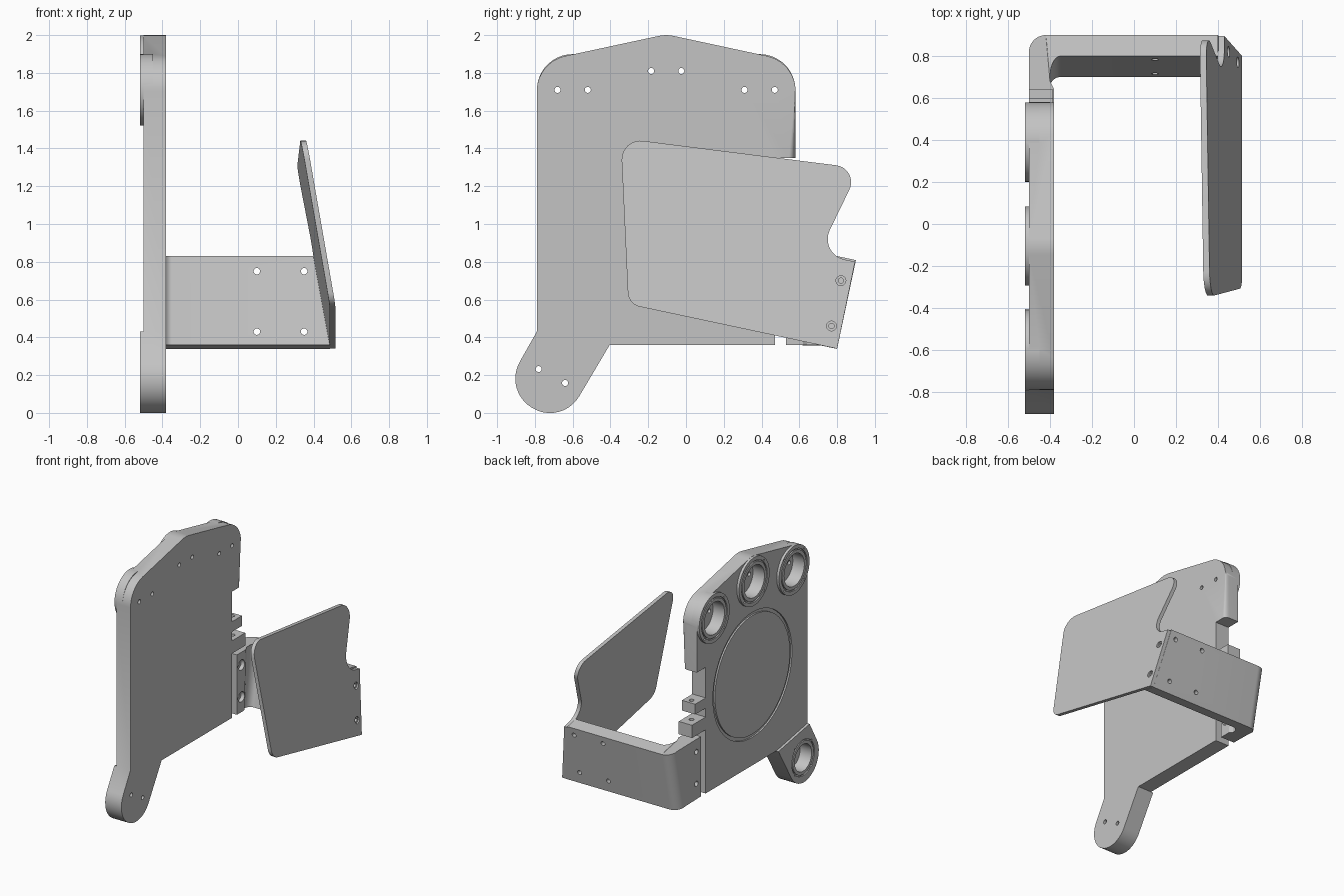
import bpy, bmesh, math
from mathutils import Vector

if "Cube" in bpy.data.objects:
    bpy.data.objects.remove(bpy.data.objects["Cube"])

GREY = (0.55, 0.55, 0.55, 1)
mat = bpy.data.materials.new("light grey")
mat.use_nodes = True
mat.diffuse_color = GREY
mat.node_tree.nodes["Principled BSDF"].inputs["Base Color"].default_value = GREY


def fillet(corners, steps=10):
    """Turn (a, b, radius) corners into an outline with round corners."""
    out = []
    for i, (a, b, r) in enumerate(corners):
        p = Vector((a, b))
        if r == 0:
            out.append(p)
            continue
        u = (Vector(corners[i - 1][:2]) - p).normalized()
        v = (Vector(corners[(i + 1) % len(corners)][:2]) - p).normalized()
        half = u.angle(v) / 2
        centre = p + (u + v).normalized() * (r / math.sin(half))
        start = p + u * (r / math.tan(half)) - centre
        end = p + v * (r / math.tan(half)) - centre
        first = math.atan2(start.y, start.x)
        sweep = math.atan2(start.x * end.y - start.y * end.x, start.dot(end))
        for k in range(steps + 1):
            t = first + sweep * k / steps
            out.append(centre + Vector((math.cos(t), math.sin(t))) * r)
    return out


def circle(a, b, r, n=32):
    return [(a + r * math.cos(math.tau * k / n), b + r * math.sin(math.tau * k / n))
            for k in range(n)]


def prism(name, outline, lo, hi, axis="x"):
    """Extrude an outline along one axis."""
    place = {"x": lambda a, b, h: (h, a, b), "y": lambda a, b, h: (a, h, b),
             "z": lambda a, b, h: (a, b, h)}[axis]
    bm = bmesh.new()
    rings = [[bm.verts.new(place(a, b, h)) for a, b in outline] for h in (lo, hi)]
    for ring in rings:
        bm.faces.new(ring)
    n = len(outline)
    for i in range(n):
        j = (i + 1) % n
        bm.faces.new((rings[0][i], rings[0][j], rings[1][j], rings[1][i]))
    bmesh.ops.recalc_face_normals(bm, faces=bm.faces)
    mesh = bpy.data.meshes.new(name)
    bm.to_mesh(mesh)
    bm.free()
    mesh.materials.append(mat)
    obj = bpy.data.objects.new(name, mesh)
    bpy.context.collection.objects.link(obj)
    return obj


def combine(obj, other, operation="DIFFERENCE"):
    """Apply one boolean and discard the second solid."""
    mod = obj.modifiers.new("join", "BOOLEAN")
    mod.operation, mod.solver, mod.object = operation, "EXACT", other
    other.hide_render = True
    bpy.context.view_layer.objects.active = obj
    bpy.ops.object.modifier_apply(modifier=mod.name)
    bpy.data.objects.remove(other)


def drill(obj, a, b, r, lo, hi, axis="x"):
    combine(obj, prism("cutter", circle(a, b, r), lo, hi, axis))


def groove(obj, y, z, r_out, r_in, lo, hi):
    band = prism("cutter", circle(y, z, r_out, 64), lo, hi)
    combine(band, prism("core", circle(y, z, r_in, 64), lo - 0.01, hi + 0.01))
    combine(obj, band)


def box(y0, y1, z0, z1):
    return [(y0, z0), (y1, z0), (y1, z1), (y0, z1)]


BACK, FACE, RIM = -0.50, -0.38, -0.52

# Main panel with stepped side and slanted leg
leg = [(-0.967, 0.117, 0.179), (-0.657, -0.067, 0.179), (-0.404, 0.36, 0)]
panel = prism("main_panel", fillet(
    [(-0.79, 1.857, 0.19), (-0.79, 0.43, 0)] + leg +
    [(0.47, 0.36, 0), (0.47, 1.35, 0), (0.58, 1.35, 0), (0.58, 1.857, 0.19),
     (-0.105, 2.004, 0.19)]), BACK, FACE)

# Rounded inner edge beside the step
bm = bmesh.new()
bm.from_mesh(panel.data)
edges = [e for e in bm.edges if all(v.co.x > -0.4 and v.co.y > 0.575 for v in e.verts)
         and abs(e.verts[0].co.z - e.verts[1].co.z) > 0.2]
bmesh.ops.bevel(bm, geom=edges, offset=0.035, segments=5, affect="EDGES", profile=0.5)
bm.to_mesh(panel.data)
bm.free()

# Thick leg pad and round bosses
combine(panel, prism("pad", fillet([(-0.79, 0.43, 0)] + leg), RIM, FACE), "UNION")
cups = [(0.39, 1.71), (-0.105, 1.81), (-0.60, 1.71)]
for y, z in cups:
    combine(panel, prism("boss", circle(y, z, 0.189, 64), RIM, -0.45), "UNION")

# Cups with ring grooves, floor holes and rim screws
for y, z, dy, dz, ring in ([(*c, 0.08, 0.0, 0.16) for c in cups]
                           + [(-0.71, 0.195, 0.07, -0.037, 0.14)]):
    drill(panel, y, z, ring - 0.035, RIM - 0.05, -0.42)
    groove(panel, y, z, ring, ring - 0.01, RIM - 0.05, RIM + 0.01)
    for s in (-1, 1):
        drill(panel, y + s * dy, z + s * dz, 0.016, -0.45, FACE + 0.05)
        for t in (-1, 1):
            drill(panel, y + s * (ring - 0.04), z + t * (ring - 0.04), 0.008,
                  RIM - 0.05, RIM + 0.03)

# Shallow round groove on the back face
groove(panel, -0.11, 1.07, 0.49, 0.465, BACK - 0.05, BACK + 0.012)

# Hinge tabs on the panel side
tabs = []
for name, end, z0, z1 in (("upper_hinge_tab", 0.60, 1.03, 1.11),
                          ("lower_hinge_tab", 0.64, 0.86, 0.96)):
    tab = prism(name, box(0.46, end, z0, z1), BACK, FACE - 0.005)
    drill(tab, -0.44, 0.56, 0.018, z0 - 0.1, z1 + 0.1, "z")
    tabs.append(tab)

# Corner bracket: short arm and leaning wall
LEAN = 0.212


def rise(y, z):
    """Height above the leaning lower edge of the side flap."""
    t = math.radians(12)
    return (z - 0.34) * math.cos(t) + (y - 0.80) * math.sin(t)


bracket = prism("corner_bracket", fillet(
    [(BACK, 0.53, 0), (FACE, 0.53, 0), (FACE, 0.62, 0), (-0.40, 0.64, 0),
     (-0.40, 0.70, 0.05), (0.48, 0.70, 0), (0.48, 0.80, 0), (BACK, 0.80, 0.08)]),
    0.36, 0.83, "z")
for v in bracket.data.vertices:
    w = min(1, max(0, (v.co.y - 0.60) / 0.10))
    drop = LEAN * max(0, v.co.y - 0.70)
    v.co.y += LEAN * (v.co.z - 0.36) * w
    v.co.z -= drop
    if v.co.x > 0.4:
        v.co.x = 0.486 - 0.18 * rise(v.co.y, v.co.z)
for z in (0.43, 0.75):
    for x in (0.10, 0.35):
        drill(bracket, x, z, 0.017, 0.6, 1.0, "y")
for z in (0.48, 0.73):
    drill(bracket, 0.585, z, 0.020, -0.6, -0.3)
    drill(bracket, 0.585, z, 0.040, -0.41, -0.3)

# Leaning side flap with countersunk holes
flap = prism("side_flap", fillet(
    [(0.80, 0.34, 0), (0.895, 0.80, 0), (0.70, 0.842, 0.11), (0.92, 1.295, 0.09),
     (-0.346, 1.455, 0.10), (-0.305, 0.575, 0.08)]), 0.485, 0.515)
for y, z in ((0.82, 0.70), (0.77, 0.46)):
    drill(flap, y, z, 0.014, 0.4, 0.6)
    drill(flap, y, z, 0.026, 0.503, 0.6)
for v in flap.data.vertices:
    v.co.x -= 0.18 * rise(v.co.y, v.co.z)

# Smooth curved walls, crisp edges
for obj in [panel, bracket, flap] + tabs:
    bpy.ops.object.select_all(action="DESELECT")
    obj.select_set(True)
    bpy.context.view_layer.objects.active = obj
    bpy.ops.object.shade_smooth_by_angle(angle=math.radians(30))
